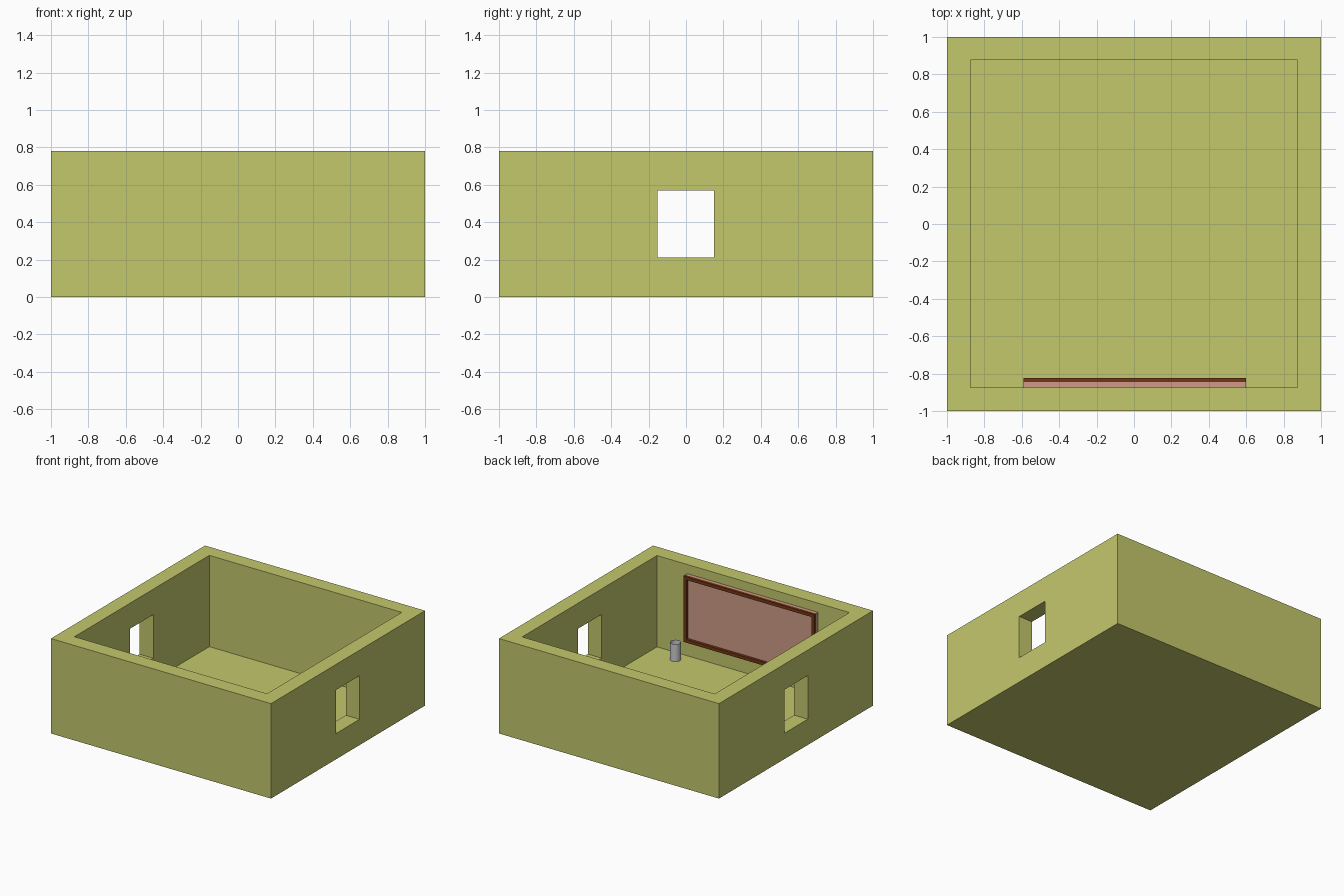
import bpy, bmesh, math

if "Cube" in bpy.data.objects:
    bpy.data.objects.remove(bpy.data.objects["Cube"])


def material(name, rgb):
    m = bpy.data.materials.new(name)
    m.diffuse_color = (*rgb, 1)
    m.use_nodes = True
    m.node_tree.nodes["Principled BSDF"].inputs["Base Color"].default_value = m.diffuse_color
    return m


WALL = material("wall_yellow_green", (0.55, 0.58, 0.15))
PANEL = material("panel_pink", (0.62, 0.33, 0.24))
FRAME = material("frame_brown", (0.17, 0.035, 0.008))


def add_box(bm, lo, hi):
    verts = bmesh.ops.create_cube(bm, size=1)["verts"]
    for v in verts:
        v.co = [(a + b) / 2 + c * (b - a) for a, b, c in zip(lo, hi, v.co)]


def finish(name, bm, mat=None):
    mesh = bpy.data.meshes.new(name)
    bm.to_mesh(mesh)
    bm.free()
    ob = bpy.data.objects.new(name, mesh)
    bpy.context.collection.objects.link(ob)
    if mat:
        mesh.materials.append(mat)
    return ob


def box(name, lo, hi, mat):
    bm = bmesh.new()
    add_box(bm, lo, hi)
    return finish(name, bm, mat)


def cut(target, cutter):
    mod = target.modifiers.new("cut", 'BOOLEAN')
    mod.operation = 'DIFFERENCE'
    mod.solver = 'EXACT'
    mod.object = cutter
    bpy.context.view_layer.objects.active = target
    bpy.ops.object.modifier_apply(modifier=mod.name)
    bpy.data.objects.remove(cutter)


# Open-topped room with a window through both side walls
room = box("room_shell", (-1, -1, 0), (1, 1, 0.78), WALL)
cut(room, box("inside_cutter", (-0.875, -0.873, 0.03), (0.875, 0.877, 1), WALL))
cut(room, box("window_cutter", (-1.2, -0.153, 0.212), (1.2, 0.15, 0.57), WALL))

# Wall board: backing panel with a raised frame
x0, x1, z0, z1, w = -0.59, 0.60, 0.163, 0.705, 0.027
ym, yf = -0.846, -0.824
box("board_panel", (x0, -0.873, z0), (x1, ym, z1), PANEL)
bm = bmesh.new()
rings = []
for y in (ym, yf):
    for i in (0, w):
        rings.append([bm.verts.new((x, y, z)) for x, z in (
            (x0 + i, z0 + i), (x1 - i, z0 + i), (x1 - i, z1 - i), (x0 + i, z1 - i))])
back_out, back_in, front_out, front_in = rings
for a, b in ((back_out, front_out), (front_out, front_in), (front_in, back_in), (back_in, back_out)):
    for k in range(4):
        n = (k + 1) % 4
        bm.faces.new((a[k], a[n], b[n], b[k]))
bmesh.ops.recalc_face_normals(bm, faces=bm.faces)
finish("board_frame", bm, FRAME)

# Waste bin: open-topped thin cylinder standing on the floor
bpy.ops.mesh.primitive_cylinder_add(vertices=32, radius=0.04, depth=0.143,
                                    end_fill_type='NGON', location=(0.635, -0.77, 0.1015))
bin_ob = bpy.context.object
bin_ob.name = "waste_bin"
bm = bmesh.new()
bm.from_mesh(bin_ob.data)
bmesh.ops.delete(bm, geom=[f for f in bm.faces if f.normal.z > 0.9], context='FACES_ONLY')
bm.to_mesh(bin_ob.data)
bm.free()
bpy.ops.object.shade_smooth_by_angle(angle=math.radians(30))
